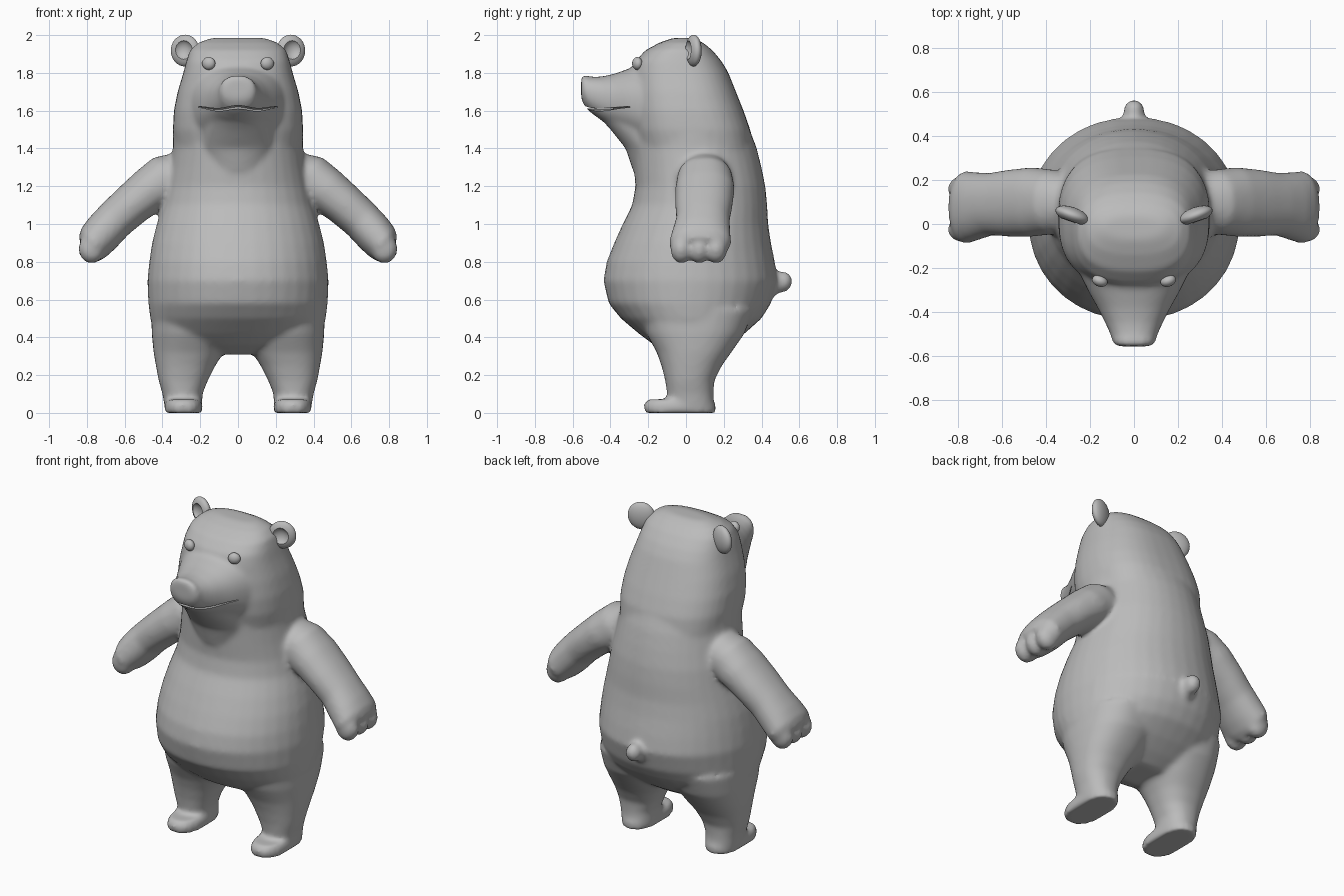
import bpy, bmesh, math
from mathutils import Vector, Matrix

cube = bpy.data.objects.get("Cube")
if cube:
    bpy.data.objects.remove(cube, do_unlink=True)

fur = bpy.data.materials.new("plain grey")
fur.use_nodes = True
GREY = (0.5, 0.5, 0.5, 1)
fur.diffuse_color = GREY
fur.node_tree.nodes["Principled BSDF"].inputs["Base Color"].default_value = GREY


def loft(bm, rings, power=2.0, sides=36):
    """Skin closed rings; each ring is (centre, half axis u, half axis v)."""
    loops = []
    for c, u, v in rings:
        loop = []
        for i in range(sides):
            a = 2 * math.pi * i / sides
            ca, sa = math.cos(a), math.sin(a)
            cu = math.copysign(abs(ca) ** (2 / power), ca)
            sv = math.copysign(abs(sa) ** (2 / power), sa)
            loop.append(bm.verts.new(Vector(c) + Vector(u) * cu + Vector(v) * sv))
        loops.append(loop)
    for a, b in zip(loops, loops[1:]):
        for i in range(sides):
            j = (i + 1) % sides
            bm.faces.new((a[i], a[j], b[j], b[i]))
    bm.faces.new(loops[0])
    bm.faces.new(loops[-1])


def upright(rows):
    """Rows of (z, x min, x max, y front, y back) to horizontal rings."""
    return [(((a + b) / 2, (f + k) / 2, z), ((b - a) / 2, 0, 0), (0, (k - f) / 2, 0))
            for z, a, b, f, k in rows]


def ball(bm, centre, size, turn=None):
    m = Matrix.Translation(centre) @ (turn or Matrix()) @ Matrix.Diagonal((*size, 1))
    bmesh.ops.create_uvsphere(bm, u_segments=24, v_segments=16, radius=1, matrix=m)


def make(name, bm):
    bmesh.ops.recalc_face_normals(bm, faces=bm.faces)
    mesh = bpy.data.meshes.new(name)
    bm.to_mesh(mesh)
    bm.free()
    mesh.materials.append(fur)
    obj = bpy.data.objects.new(name, mesh)
    bpy.context.collection.objects.link(obj)
    return obj


def activate(obj):
    bpy.ops.object.select_all(action='DESELECT')
    obj.select_set(True)
    bpy.context.view_layer.objects.active = obj


def cut(obj, cutter):
    mod = obj.modifiers.new("cut", 'BOOLEAN')
    mod.object = cutter
    mod.solver = 'EXACT'
    activate(obj)
    bpy.ops.object.modifier_apply(modifier=mod.name)
    bpy.data.objects.remove(cutter, do_unlink=True)


def shade(obj, degrees):
    activate(obj)
    bpy.ops.object.shade_smooth_by_angle(angle=math.radians(degrees))


bm = bmesh.new()

# Torso: (z, half width, y front, y back)
torso = [(.31, .2, -.06, .15), (.36, .36, -.17, .23), (.42, .44, -.25, .31),
         (.5, .465, -.345, .4), (.58, .475, -.41, .45), (.7, .48, -.437, .485),
         (.8, .47, -.42, .47), (.9, .455, -.38, .45), (1.0, .43, -.335, .435),
         (1.1, .4, -.285, .43), (1.2, .38, -.268, .42), (1.3, .36, -.275, .4),
         (1.4, .345, -.28, .375), (1.48, .345, -.28, .345)]
loft(bm, upright([(z, -w, w, f, k) for z, w, f, k in torso]), 2.1)

# Head
head = [(1.36, .33, -.24, .36), (1.5, .345, -.28, .34), (1.6, .34, -.29, .305),
        (1.7, .32, -.29, .265), (1.8, .29, -.285, .225), (1.86, .275, -.27, .19),
        (1.92, .255, -.215, .14), (1.96, .21, -.14, .09), (1.985, .14, -.07, .04)]
loft(bm, upright([(z, -w, w, f, k) for z, w, f, k in head]), 2.5)

# Muzzle: (y, half width, z bottom, z top), with the nose overhanging
muzzle = [(-.1, .27, 1.42, 1.86), (-.24, .24, 1.42, 1.85), (-.31, .205, 1.47, 1.82),
          (-.38, .165, 1.51, 1.795), (-.45, .13, 1.55, 1.78), (-.505, .105, 1.59, 1.78),
          (-.535, .098, 1.62, 1.79), (-.555, .08, 1.66, 1.785)]
loft(bm, [((0, y, (a + b) / 2), (w, 0, 0), (0, 0, (b - a) / 2)) for y, w, a, b in muzzle], 2.3)

# Throat under the jaw
throat = [(1.28, .16, -.28, 0), (1.4, .2, -.32, 0), (1.5, .19, -.4, 0),
          (1.56, .17, -.455, 0), (1.6, .15, -.485, 0)]
loft(bm, upright([(z, -w, w, f, k) for z, w, f, k in throat]))

# Tail
tail = [(.38, .075, .09, .68), (.45, .055, .075, .68), (.49, .048, .058, .69),
        (.525, .046, .055, .695), (.548, .038, .042, .695), (.56, .02, .022, .695)]
loft(bm, [((0, y, z), (w, 0, 0), (0, 0, h)) for y, w, h, z in tail])

# Legs, feet and arms on both sides
leg = [(.01, .19, .385, -.09, .15), (.1, .188, .4, -.1, .145), (.17, .16, .42, -.11, .15),
       (.25, .12, .435, -.13, .19), (.32, .075, .447, -.155, .24), (.42, .03, .457, -.21, .31),
       (.55, .02, .46, -.25, .36)]
foot = [(0, .187, .39, -.22, .157), (.045, .187, .39, -.225, .157), (.072, .2, .378, -.2, .14)]
# Arm: (x, z, half thickness, y centre, half depth)
arm = [(.24, 1.29, .12, .1, .11), (.36, 1.25, .135, .1, .145), (.46, 1.185, .122, .1, .157),
       (.56, 1.105, .112, .095, .152), (.65, 1.025, .107, .09, .142), (.72, .95, .107, .08, .155),
       (.765, .9, .1, .075, .165), (.79, .865, .082, .075, .14)]
for s in (1, -1):
    loft(bm, upright([(z, s * a, s * b, f, k) for z, a, b, f, k in leg]), 2.3)
    loft(bm, upright([(z, s * a, s * b, f, k) for z, a, b, f, k in foot]), 2.5)
    loft(bm, [((s * x, y, z), (s * t * .66, 0, t * .75), (0, d, 0))
              for x, z, t, y, d in arm], 2.2)
    for y in (-.025, .07, .16):
        ball(bm, (s * .775, y, .868), (.07, .058, .078))

# Fuse the parts into one soft skin
body = make("body", bm)
fuse = body.modifiers.new("fuse", 'REMESH')
fuse.mode = 'VOXEL'
fuse.voxel_size = .014
soft = body.modifiers.new("soften", 'SMOOTH')
soft.factor = .5
soft.iterations = 10
activate(body)
for name in ("fuse", "soften"):
    bpy.ops.object.modifier_apply(modifier=name)

# Mouth slit, wavy from corner to corner
bm = bmesh.new()
for i in range(24):
    x0, x1 = (-.21 + .42 * (i + k) / 24 for k in (0, 1))
rows = []
for i in range(25):
    x = -.21 + .42 * i / 24
    z = 1.612 + .007 * math.cos(x / .21 * 2 * math.pi)
    t = .002 + .007 * math.cos(x / .21 * math.pi / 2)
    rows.append(((x, -.43, z), (0, .17, 0), (0, 0, t)))
loft(bm, rows, 4, 16)
cut(body, make("mouth_cutter", bm))
shade(body, 50)

# Cupped ears and eyes
for s, side in ((1, "left"), (-1, "right")):
    turn = Matrix.Rotation(s * math.radians(20), 4, 'Z')
    bm = bmesh.new()
    ball(bm, (s * .28, .04, 1.918), (.08, .036, .084), turn)
    ear = make(side + "_ear", bm)
    bm = bmesh.new()
    ball(bm, (s * .292, -.005, 1.922), (.052, .04, .055), turn)
    cut(ear, make("ear_cutter", bm))
    shade(ear, 60)
    bm = bmesh.new()
    ball(bm, (s * .155, -.258, 1.85), (.036, .026, .034),
         Matrix.Rotation(s * math.radians(20), 4, 'Z'))
    shade(make(side + "_eye", bm), 60)
